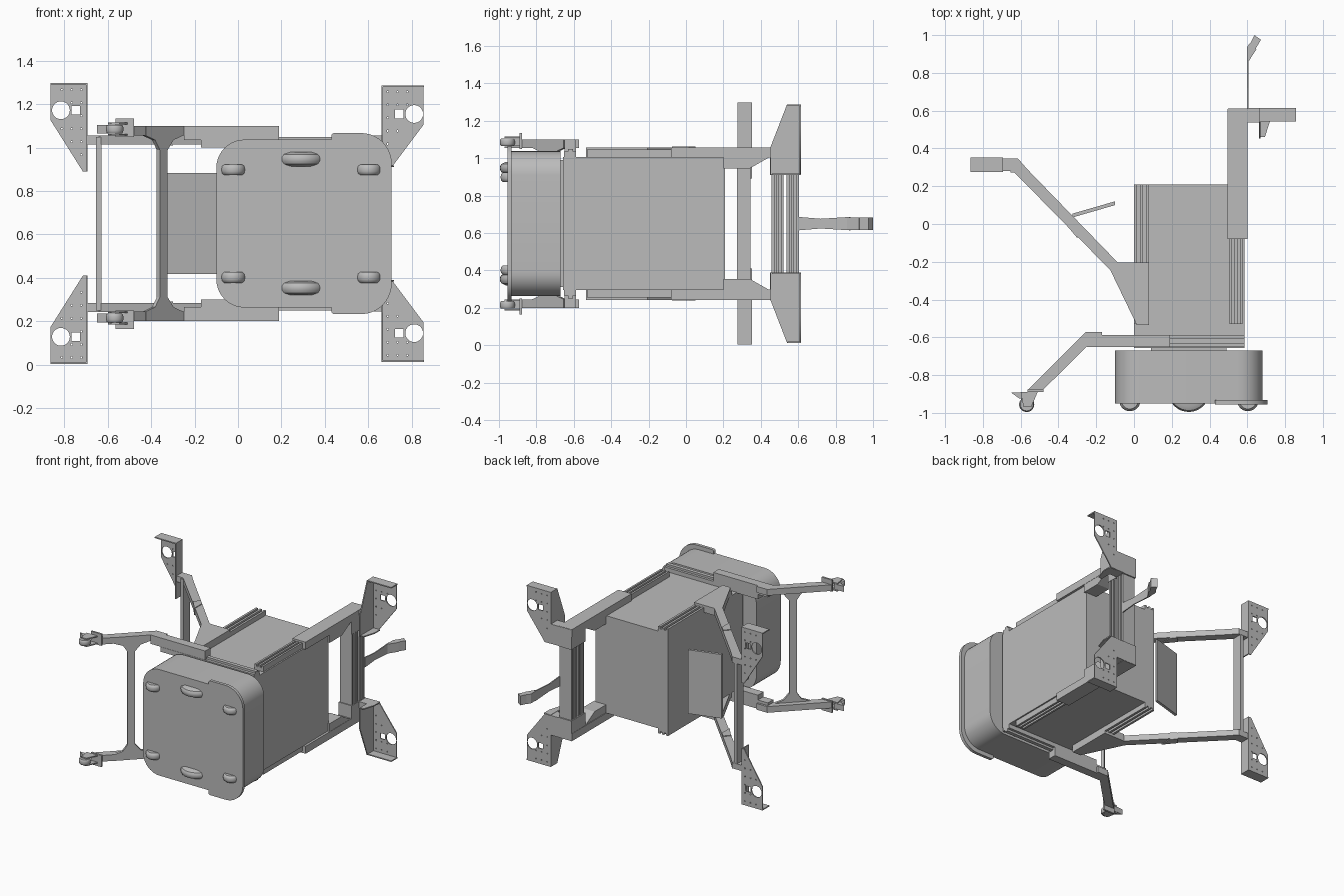
import bpy, bmesh, math
from mathutils import Matrix

cube = bpy.data.objects.get("Cube")
if cube:
    bpy.data.objects.remove(cube, do_unlink=True)

MID = 0.65  # height of the symmetry plane

grey = bpy.data.materials.new("plain_grey")
grey.use_nodes = True
grey.diffuse_color = (0.5, 0.5, 0.5, 1)
grey.node_tree.nodes["Principled BSDF"].inputs["Base Color"].default_value = (0.5, 0.5, 0.5, 1)


def finish(name, bm, mirror, smooth=False):
    """Turn a bmesh into an object, mirrored about the symmetry plane."""
    bmesh.ops.recalc_face_normals(bm, faces=bm.faces)
    me = bpy.data.meshes.new(name)
    bm.to_mesh(me)
    bm.free()
    me.materials.append(grey)
    ob = bpy.data.objects.new(name, me)
    ob.location.z = MID
    bpy.context.collection.objects.link(ob)
    if mirror:
        mod = ob.modifiers.new("Mirror", "MIRROR")
        mod.use_axis = (False, False, True)
        mod.use_mirror_merge = False
    if smooth:
        bpy.ops.object.select_all(action="DESELECT")
        ob.select_set(True)
        bpy.context.view_layer.objects.active = ob
        bpy.ops.object.shade_smooth_by_angle(angle=math.radians(35))
    return ob


def place(axis, a, b, c):
    return {"x": (c, a, b), "y": (a, c, b), "z": (a, b, c)}[axis]


def prism(name, axis, pts, lo, hi, mirror=True, smooth=False):
    bm = bmesh.new()
    low = [bm.verts.new(place(axis, a, b, lo)) for a, b in pts]
    top = [bm.verts.new(place(axis, a, b, hi)) for a, b in pts]
    bm.faces.new(low)
    bm.faces.new(top)
    for i in range(len(pts)):
        j = (i + 1) % len(pts)
        bm.faces.new((low[i], low[j], top[j], top[i]))
    return finish(name, bm, mirror, smooth)


def box(name, x0, x1, y0, y1, w0, w1, mirror=True):
    return prism(name, "z", [(x0, y0), (x1, y0), (x1, y1), (x0, y1)], w0, w1, mirror)


def ring(cx, cy, r, n, turn=0):
    return [(cx + r * math.cos(turn + i * math.tau / n),
             cy + r * math.sin(turn + i * math.tau / n)) for i in range(n)]


def rounded(x0, x1, y0, y1, r_left, r_right, n=10):
    pts = []
    for k, (x, y, r) in enumerate([(x1, y1, r_right), (x0, y1, r_left),
                                   (x0, y0, r_left), (x1, y0, r_right)]):
        cx = x - r if x == x1 else x + r
        cy = y - r if y == y1 else y + r
        for i in range(n + 1):
            a = (k + i / n) * math.pi / 2
            pts.append((cx + r * math.cos(a), cy + r * math.sin(a)))
    return pts


def holed_plate(name, loops, y, thick):
    """Flat filled curve facing y, whose inner loops become holes."""
    cu = bpy.data.curves.new(name, "CURVE")
    cu.dimensions, cu.fill_mode, cu.extrude = "2D", "BOTH", thick / 2
    for pts in loops:
        sp = cu.splines.new("POLY")
        sp.points.add(len(pts) - 1)
        for p, (a, b) in zip(sp.points, pts):
            p.co = (a, b, 0, 1)
        sp.use_cyclic_u = True
    tmp = bpy.data.objects.new(name + "_outline", cu)
    bpy.context.collection.objects.link(tmp)
    bpy.context.view_layer.update()
    me = bpy.data.meshes.new_from_object(
        tmp.evaluated_get(bpy.context.evaluated_depsgraph_get()))
    bpy.data.objects.remove(tmp, do_unlink=True)
    bm = bmesh.new()
    bm.from_mesh(me)
    bmesh.ops.remove_doubles(bm, verts=bm.verts, dist=1e-5)
    bm.transform(Matrix.Translation((0, y, 0)) @ Matrix.Rotation(math.pi / 2, 4, "X"))
    return finish(name, bm, True)


def wheel(name, x, y, w, r, half, crown):
    """Wheel with a crowned tread, axle along z."""
    bm = bmesh.new()
    n = 32
    rows = []
    for k in range(7):
        t = k / 3 - 1
        rr = r - crown * (1 - math.sqrt(max(0, 1 - t * t)))
        rows.append([bm.verts.new((a, b, w + half * t)) for a, b in ring(x, y, rr, n)])
    bm.faces.new(rows[0])
    bm.faces.new(rows[-1])
    for r0, r1 in zip(rows, rows[1:]):
        for i in range(n):
            j = (i + 1) % n
            bm.faces.new((r0[i], r0[j], r1[j], r1[i]))
    return finish(name, bm, True, True)


# Wheeled base
prism("base_shell", "y", rounded(-0.1, 0.68, -0.387, 0.387, 0.13, 0.13), -0.95, -0.67, False, True)
prism("base_bumper", "y", rounded(0.43, 0.708, -0.417, 0.417, 0.015, 0.14), -0.955, -0.933, False, True)
wheel("drive_wheel", 0.29, -0.885, 0.297, 0.11, 0.033, 0.03)
for x, label in ((-0.022, "left"), (0.603, "right")):
    wheel("base_caster_" + label, x, -0.935, 0.248, 0.056, 0.025, 0.012)

# Body
box("base_neck", 0.09, 0.49, -0.68, -0.65, -0.34, 0.34, False)
box("body", 0.0, 0.585, -0.657, 0.208, -0.355, 0.355, False)


# Grooved profile rails along the body sides
def rail(name, x0, x1, y0, y1, w1):
    box(name + "_core", x0, x1, y0, y1, 0.35, w1 - 0.015)
    step = (x1 - x0) / 5
    for k in (0, 2, 4):
        box(f"{name}_rib_{k}", x0 + k * step, x0 + (k + 1) * step, y0, y1, 0.35, w1)


rail("rear_rail", 0.0, 0.08, -0.53, 0.208, 0.39)
rail("front_rail", 0.505, 0.575, -0.53, -0.08, 0.395)

# Lower cross rails carrying the outrigger legs
box("lower_rail", -0.17, 0.585, -0.652, -0.587, 0.35, 0.385)
box("lower_rail_rib", -0.15, 0.585, -0.632, -0.605, 0.38, 0.40)
box("leg_mount", -0.25, 0.19, -0.65, -0.587, 0.385, 0.45)
prism("outrigger_leg", "z", [(-0.17, -0.572), (-0.255, -0.572), (-0.565, -0.88), (-0.485, -0.88),
                             (-0.25, -0.648), (-0.17, -0.648)], 0.405, 0.45)

# Slanted crossbar with flared ends between the legs
flare = [(0.022, 0), (0.022, 0.34), (0.06, 0.385), (0.12, 0.405), (0.12, 0.45),
         (-0.12, 0.45), (-0.12, 0.405), (-0.06, 0.385), (-0.03, 0.34), (-0.03, 0)]
bar = prism("leg_crossbar", "y", flare, -0.008, 0.012)
bar.rotation_euler.z = math.radians(45)
bar.location.x, bar.location.y = -0.345, -0.733

# Outrigger casters
box("caster_plate", -0.565, -0.48, -0.89, -0.876, 0.40, 0.485)
prism("caster_fork", "z", [(-0.60, -0.89), (-0.51, -0.89), (-0.545, -0.97), (-0.585, -0.97)], 0.405, 0.413)
prism("caster_fork_outer", "z", [(-0.60, -0.89), (-0.51, -0.89), (-0.545, -0.97), (-0.585, -0.97)], 0.457, 0.465)
wheel("outrigger_wheel", -0.568, -0.955, 0.435, 0.04, 0.02, 0.006)
prism("caster_brake", "z", [(-0.65, -0.893), (-0.57, -0.89), (-0.57, -0.925), (-0.605, -0.925)], 0.415, 0.455)

# Rear arms rising from the body
prism("rear_gusset", "z", [(0.08, -0.205), (-0.085, -0.205), (-0.125, -0.245),
                           (0.015, -0.535), (0.08, -0.535)], 0.355, 0.407)
prism("rear_arm", "z", [(-0.085, -0.205), (-0.56, 0.285), (-0.615, 0.347), (-0.70, 0.347),
                        (-0.70, 0.28), (-0.64, 0.28), (-0.365, 0.0), (-0.125, -0.245)], 0.365, 0.407)
prism("rear_arm_brace", "z", [(-0.30, 0.015), (-0.335, 0.05), (-0.37, 0.01), (-0.30, -0.075)], 0.36, 0.412)
box("rear_crossbar", -0.655, -0.63, 0.272, 0.345, -0.40, 0.40, False)

# Tilted tray
prism("tray", "z", [(-0.325, 0.035), (-0.10, 0.10), (-0.10, 0.12), (-0.325, 0.055)], -0.233, 0.233, False)

# Front columns and their crossbars
box("front_column", 0.495, 0.602, -0.08, 0.61, 0.353, 0.407)
prism("column_inner", "x", [(0.2, 0.295), (0.34, 0.295), (0.455, 0.36), (0.2, 0.36)], 0.50, 0.60)
box("column_head", 0.497, 0.602, 0.45, 0.612, 0.26, 0.405)
for y in (0.457, 0.538):
    box("front_crossbar_core", 0.51, 0.59, y, y + 0.065, -0.26, 0.26, False)
    for k in range(3):
        box("front_crossbar_rib", 0.503, 0.6, y + k * 0.025, y + k * 0.025 + 0.015, -0.26, 0.26, False)


# Folded corner brackets with round, square and pin holes
def bracket(name, outline, hole, square, y, inner_x, outer_x, top, side, lip):
    loops = [outline, ring(*hole, 0.041, 28), ring(*square, 0.028, 4, math.pi / 4)]
    sign = 1 if outer_x > inner_x else -1
    for i in range(4):
        for j in range(6):
            px, pw = inner_x + sign * (0.025 + 0.045 * i), top - 0.03 - 0.06 * j
            clear = min(math.dist((px, pw), hole) - 0.05, math.dist((px, pw), square) - 0.036)
            if clear > 0 and abs(px - inner_x) < 0.16 and pw > 0.28 + 1.3 * abs(px - inner_x):
                loops.append(ring(px, pw, 0.0045, 6))
    holed_plate(name + "_face", loops, y, 0.008)
    prism(name + "_side", "x", side, inner_x - 0.004, inner_x + 0.004)
    box(name + "_lip", min(inner_x, outer_x), max(inner_x, outer_x), lip, y + 0.004, top - 0.008, top)


bracket("front_bracket",
        [(0.665, 0.635), (0.855, 0.635), (0.855, 0.455), (0.71, 0.262), (0.665, 0.262)],
        (0.812, 0.505), (0.744, 0.505), 0.611, 0.665, 0.857, 0.637,
        [(0.452, 0.262), (0.614, 0.262), (0.614, 0.637), (0.54, 0.637), (0.452, 0.41)], 0.543)
prism("front_bracket_gusset", "z", [(0.665, 0.46), (0.693, 0.46), (0.72, 0.545), (0.72, 0.61), (0.665, 0.61)],
      0.26, 0.268)
box("front_bracket_link", 0.6, 0.667, 0.537, 0.613, 0.262, 0.405)
bracket("rear_bracket",
        [(-0.695, 0.645), (-0.863, 0.645), (-0.863, 0.475), (-0.715, 0.24), (-0.695, 0.24)],
        (-0.816, 0.522), (-0.748, 0.522), 0.348, -0.697, -0.865, 0.647,
        [(0.275, 0.24), (0.352, 0.24), (0.352, 0.647), (0.275, 0.647)], 0.275)

# Thin mast with a tilted sensor head
prism("sensor_mast", "x", [(0.6, -0.036), (0.72, -0.026), (0.88, -0.036),
                           (0.88, 0.036), (0.72, 0.026), (0.6, 0.036)], 0.597, 0.605, False)
prism("sensor_neck", "z", [(0.598, 0.86), (0.606, 0.86), (0.648, 0.925), (0.615, 0.96), (0.598, 0.935)],
      -0.034, 0.034, False)
prism("sensor_head", "z", [(0.615, 0.955), (0.642, 0.925), (0.672, 0.975), (0.638, 1.0)], -0.034, 0.034, False)
